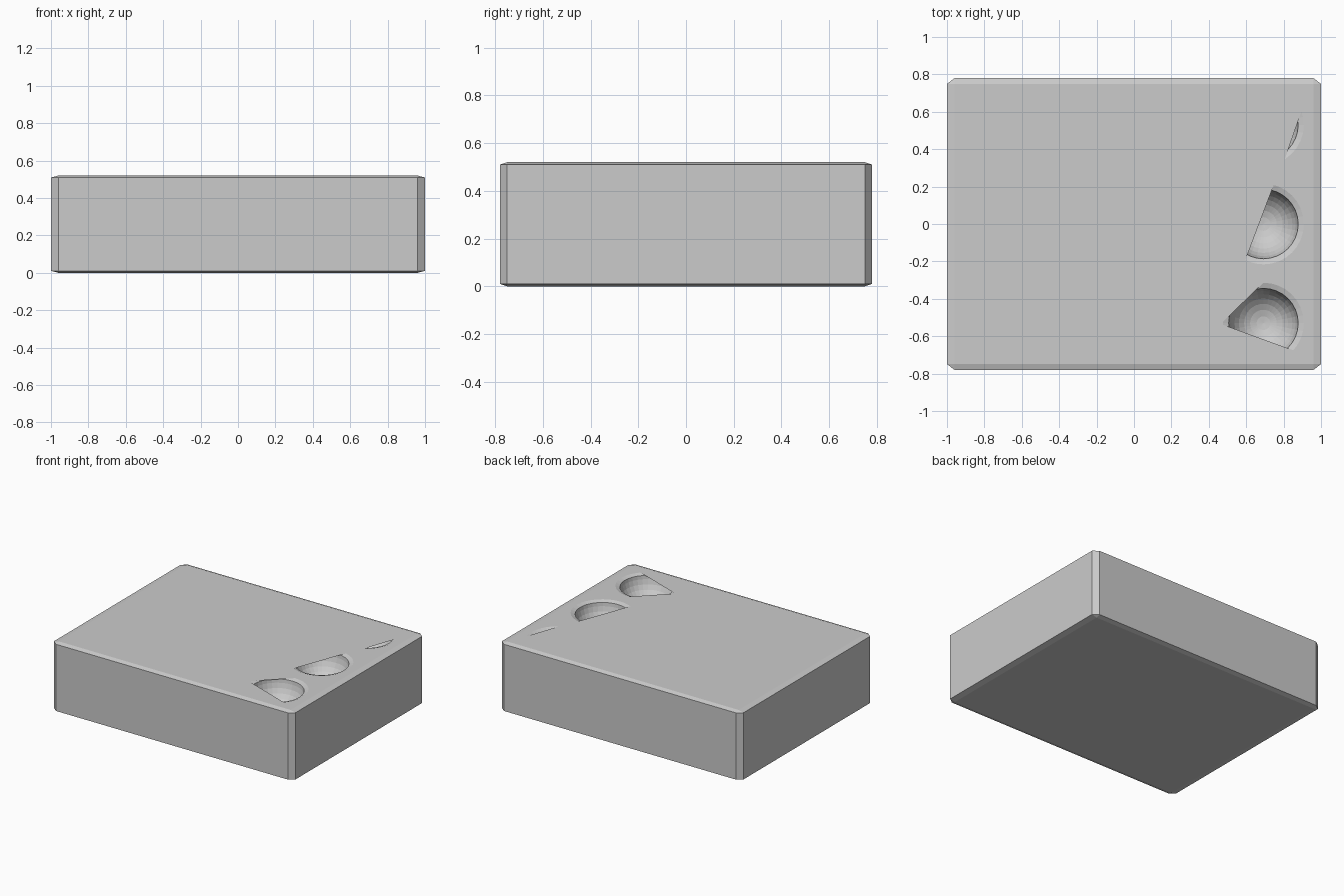
import bpy, bmesh, math
from mathutils import Vector

if "Cube" in bpy.data.objects:
    bpy.data.objects.remove(bpy.data.objects["Cube"])

TOP, R, SEG, CX = 0.52, 0.186, 32, 0.692


def circle(cy, r, z):
    return [Vector((CX + r * math.cos(2 * math.pi * i / SEG),
                    cy + r * math.sin(2 * math.pi * i / SEG), z)) for i in range(SEG)]


def clip(points, a, b):
    """Keep the part of a polygon to the right of the line a -> b."""
    side = lambda p: (b[0] - a[0]) * (p.y - a[1]) - (b[1] - a[1]) * (p.x - a[0])
    out = []
    for p, q in zip(points, points[1:] + points[:1]):
        sp, sq = side(p), side(q)
        if sp <= 0:
            out.append(p)
        if sp * sq < 0:
            out.append(p.lerp(q, sp / (sp - sq)))
    return out


# Bowl centres in y, each with the straight lines where the top covers it
bowls = [
    (-0.53, [((0.508, -0.492), (0.663, -0.342)), ((0.818, -0.663), (0.508, -0.55))]),
    (0.0, [((0.604, -0.171), (0.733, 0.171))]),
    (0.53, [((0.807, 0.348), (0.877, 0.55))]),
]

# Chamfered block
bm = bmesh.new()
bmesh.ops.create_cube(bm, size=1)
bmesh.ops.bevel(bm, geom=bm.edges[:], offset=0.02, segments=1, affect='EDGES')
for v in bm.verts:
    v.co = Vector((v.co.x * 2, v.co.y * 1.56, (v.co.z + 0.5) * TOP))
bm.normal_update()

# Top face with the three partly covered openings
top = max(bm.faces, key=lambda f: f.calc_center_median().z)
loop_edges = list(top.edges)
bmesh.ops.delete(bm, geom=[top], context='FACES_ONLY')
for cy, lines in bowls:
    opening = circle(cy, R + 0.03, TOP)
    for a, b in lines:
        opening = clip(opening, a, b)
    vs = [bm.verts.new(p) for p in opening]
    loop_edges += [bm.edges.new((p, q)) for p, q in zip(vs, vs[1:] + vs[:1])]
filled = bmesh.ops.triangle_fill(bm, edges=loop_edges, use_beauty=True, normal=(0, 0, 1))
for f in filled["geom"]:
    if isinstance(f, bmesh.types.BMFace):
        f.normal_update()
        if f.normal.z < 0:
            f.normal_flip()

# Bowls: a sloped rim, then a hemisphere
for cy, _ in bowls:
    rings = [[bm.verts.new(p) for p in circle(cy, R + 0.03, TOP)]]
    for k in range(8):
        t = k * math.pi / 16
        z = TOP - max(R * math.sin(t), 0.0104)
        rings.append([bm.verts.new(p) for p in circle(cy, R * math.cos(t), z)])
    for outer, inner in zip(rings, rings[1:]):
        for i in range(SEG):
            j = (i + 1) % SEG
            bm.faces.new((outer[i], outer[j], inner[j], inner[i]))
    pole = bm.verts.new((CX, cy, TOP - R))
    for i in range(SEG):
        bm.faces.new((rings[-1][i], rings[-1][(i + 1) % SEG], pole))

bmesh.ops.remove_doubles(bm, verts=bm.verts[:], dist=0.0001)
mesh = bpy.data.meshes.new("block_with_bowls")
bm.to_mesh(mesh)
bm.free()
bpy.context.collection.objects.link(bpy.data.objects.new("block_with_bowls", mesh))
